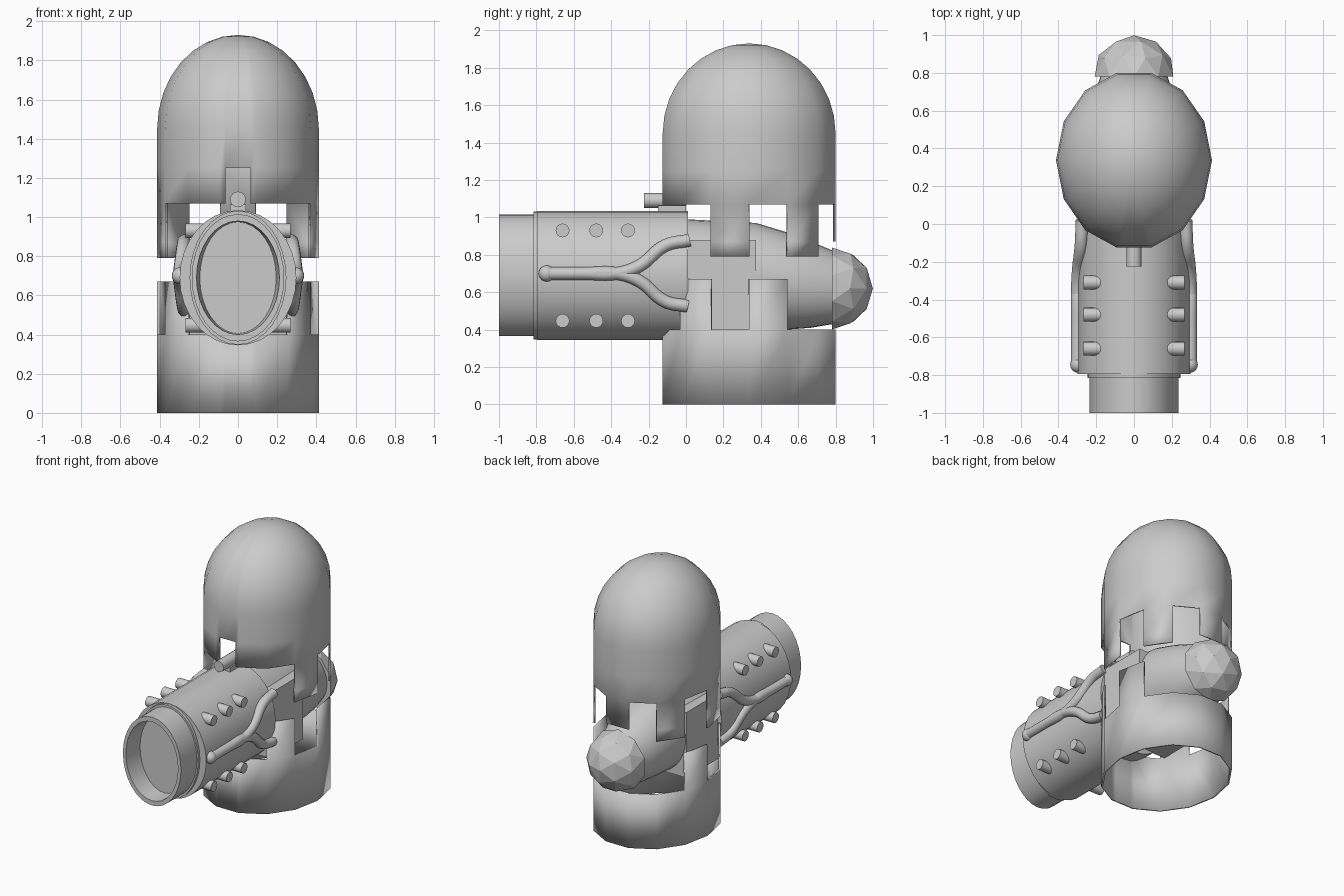
import bpy, bmesh, math
from mathutils import Matrix, Vector

if "Cube" in bpy.data.objects:
    bpy.data.objects.remove(bpy.data.objects["Cube"])


def finish(name, bm, angle=35):
    """Turn a bmesh into an object; angle 0 keeps it flat shaded."""
    bmesh.ops.recalc_face_normals(bm, faces=bm.faces)
    me = bpy.data.meshes.new(name)
    bm.to_mesh(me)
    bm.free()
    ob = bpy.data.objects.new(name, me)
    bpy.context.collection.objects.link(ob)
    if angle:
        me.shade_smooth()
        me.set_sharp_from_angle(angle=math.radians(angle))
    return ob


def loft(name, rings, n=32):
    """Closed elliptical body along y from (y, rx, rz, centre z) rings."""
    bm = bmesh.new()
    loops = []
    for y, rx, rz, cz in rings:
        loops.append([bm.verts.new((rx * math.cos(2 * math.pi * i / n), y,
                                    cz + rz * math.sin(2 * math.pi * i / n))) for i in range(n)])
    for a, b in zip(loops, loops[1:]):
        for i in range(n):
            j = (i + 1) % n
            bm.faces.new((a[i], a[j], b[j], b[i]))
    bm.faces.new(loops[0])
    bm.faces.new(loops[-1])
    return finish(name, bm)


def rod(name, p, q, r, n=16):
    """Capped cylinder between two points."""
    p, q = Vector(p), Vector(q)
    bm = bmesh.new()
    rot = (q - p).to_track_quat('Z', 'Y').to_matrix().to_4x4()
    bmesh.ops.create_cone(bm, cap_ends=True, segments=n, radius1=r, radius2=r,
                          depth=(q - p).length, matrix=Matrix.Translation((p + q) / 2) @ rot)
    return finish(name, bm)


def box(name, lo, hi):
    lo, hi = Vector(lo), Vector(hi)
    bm = bmesh.new()
    bmesh.ops.create_cube(bm, size=1, matrix=Matrix.Translation((lo + hi) / 2)
                          @ Matrix.Diagonal((*(hi - lo), 1)))
    return finish(name, bm, 0)


def pipe(name, pts, r):
    """Round tube along a smooth path."""
    cu = bpy.data.curves.new(name, 'CURVE')
    cu.dimensions = '3D'
    cu.bevel_depth, cu.bevel_resolution, cu.resolution_u = r, 4, 6
    cu.use_fill_caps = True
    sp = cu.splines.new('BEZIER')
    sp.bezier_points.add(len(pts) - 1)
    for b, p in zip(sp.bezier_points, pts):
        b.co = p
        b.handle_left_type = b.handle_right_type = 'AUTO'
    ob = bpy.data.objects.new(name, cu)
    bpy.context.collection.objects.link(ob)


# Shell outline: 14 sides, with the front side split for the sight slot
CY, RX, RY = 0.3375, 0.413, 0.474
outline, columns = [], []   # columns: (top of lower shell, bottom of upper shell)
side = [(0.4, 1.07), (0.67, 1.07), (0.4, 0.79), (0.67, 1.07), (0.4, 0.79), (0.4, 1.07)]
for i in range(14):
    a = math.radians(-90) + 2 * math.pi * (i + 0.5) / 14
    outline.append((RX * math.cos(a), RY * math.sin(a)))
columns = side + [(0.4, 0.87)] + side[::-1] + [(0.4, 1.07)]
fy = outline[0][1]
outline += [(-0.065, fy), (0.065, fy)]
columns += [(0.4, 1.25), (0.4, 1.07)]


def shell(name, levels, keep, dome=False):
    bm = bmesh.new()
    rings = [[bm.verts.new((x, CY + y, z)) for x, y in outline] for z in levels]
    n = len(outline)
    solid = set()
    for k in range(len(levels) - 1):
        for i in range(n):
            if keep(columns[i], levels[k], levels[k + 1]):
                j = (i + 1) % n
                bm.faces.new((rings[k][i], rings[k][j], rings[k + 1][j], rings[k + 1][i]))
    if dome:
        prev, steps = rings[-1], 8
        for s in range(1, steps):
            t = math.pi / 2 * s / steps
            ring = [bm.verts.new((x * math.cos(t), CY + y * math.cos(t),
                                  1.45 + 0.48 * math.sin(t))) for x, y in outline]
            for i in range(n):
                j = (i + 1) % n
                bm.faces.new((prev[i], prev[j], ring[j], ring[i]))
            prev = ring
        tip = bm.verts.new((0, CY, 1.93))
        for i in range(n):
            bm.faces.new((prev[i], prev[(i + 1) % n], tip))
    bmesh.ops.delete(bm, geom=[v for v in bm.verts if not v.link_faces], context='VERTS')
    ob = finish(name, bm)
    m = ob.modifiers.new('thickness', 'SOLIDIFY')
    m.thickness, m.offset = 0.013, -1


# Lower and upper castellated shells
shell('lower_shell', [0, 0.4, 0.67], lambda c, a, b: b <= c[0] + 0.001)
shell('upper_dome_shell', [0.79, 0.87, 1.07, 1.25, 1.45],
      lambda c, a, b: a >= c[1] - 0.001, True)

# Barrel with hollow mouth, lip and main body
loft('barrel', [(-0.86, 0.195, 0.285, 0.69), (-1.0, 0.212, 0.29, 0.69), (-1.0, 0.236, 0.325, 0.69),
                (-0.815, 0.236, 0.325, 0.69), (-0.815, 0.247, 0.342, 0.69),
                (-0.795, 0.247, 0.342, 0.69), (-0.795, 0.298, 0.345, 0.69),
                (0.01, 0.298, 0.345, 0.69)])
# Inner core tapering to the rear
loft('core', [(0.0, 0.26, 0.3, 0.69), (0.375, 0.26, 0.29, 0.68), (0.54, 0.24, 0.26, 0.66),
              (0.67, 0.215, 0.23, 0.64), (0.79, 0.175, 0.195, 0.625)])
box('side_housing', (-0.265, 0.0, 0.4), (0.265, 0.375, 0.88))

# Faceted rear cap
bm = bmesh.new()
bmesh.ops.create_icosphere(bm, subdivisions=2, radius=0.219,
                           matrix=Matrix.Translation((0, 0.78, 0.62)) @ Matrix.Rotation(math.radians(-90), 4, 'X'))
cut = bmesh.ops.bisect_plane(bm, geom=bm.verts[:] + bm.edges[:] + bm.faces[:],
                             plane_co=(0, 0.78, 0), plane_no=(0, -1, 0), clear_outer=True)
bmesh.ops.holes_fill(bm, edges=[e for e in bm.edges if e.is_boundary])
finish('rear_cap', bm, 0)

# Sight pin on its mount
rod('sight_pin', (0, -0.225, 1.09), (0, 0.0, 1.09), 0.04)
box('sight_mount', (-0.04, -0.15, 1.0), (0.04, 0.0, 1.063))

# Studs and forked pipes on both sides
for s, label in ((1, 'right'), (-1, 'left')):
    for y in (-0.66, -0.48, -0.31):
        for z in (0.93, 0.447):
            rod('stud_' + label, (s * 0.15, y, z), (s * 0.268, y, z), 0.037)
    stem = [(s * 0.30, -0.75, 0.70), (s * 0.30, -0.55, 0.70), (s * 0.30, -0.37, 0.70)]
    pipe('pipe_upper_' + label, stem + [(s * 0.295, -0.25, 0.74), (s * 0.28, -0.11, 0.85),
                                        (s * 0.275, 0.02, 0.878)], 0.034)
    pipe('pipe_lower_' + label, stem + [(s * 0.295, -0.25, 0.66), (s * 0.28, -0.11, 0.55),
                                        (s * 0.275, 0.01, 0.525)], 0.034)
    bm = bmesh.new()
    bmesh.ops.create_uvsphere(bm, u_segments=16, v_segments=10, radius=0.043,
                              matrix=Matrix.Translation((s * 0.295, -0.745, 0.70)))
    finish('pipe_end_' + label, bm)
